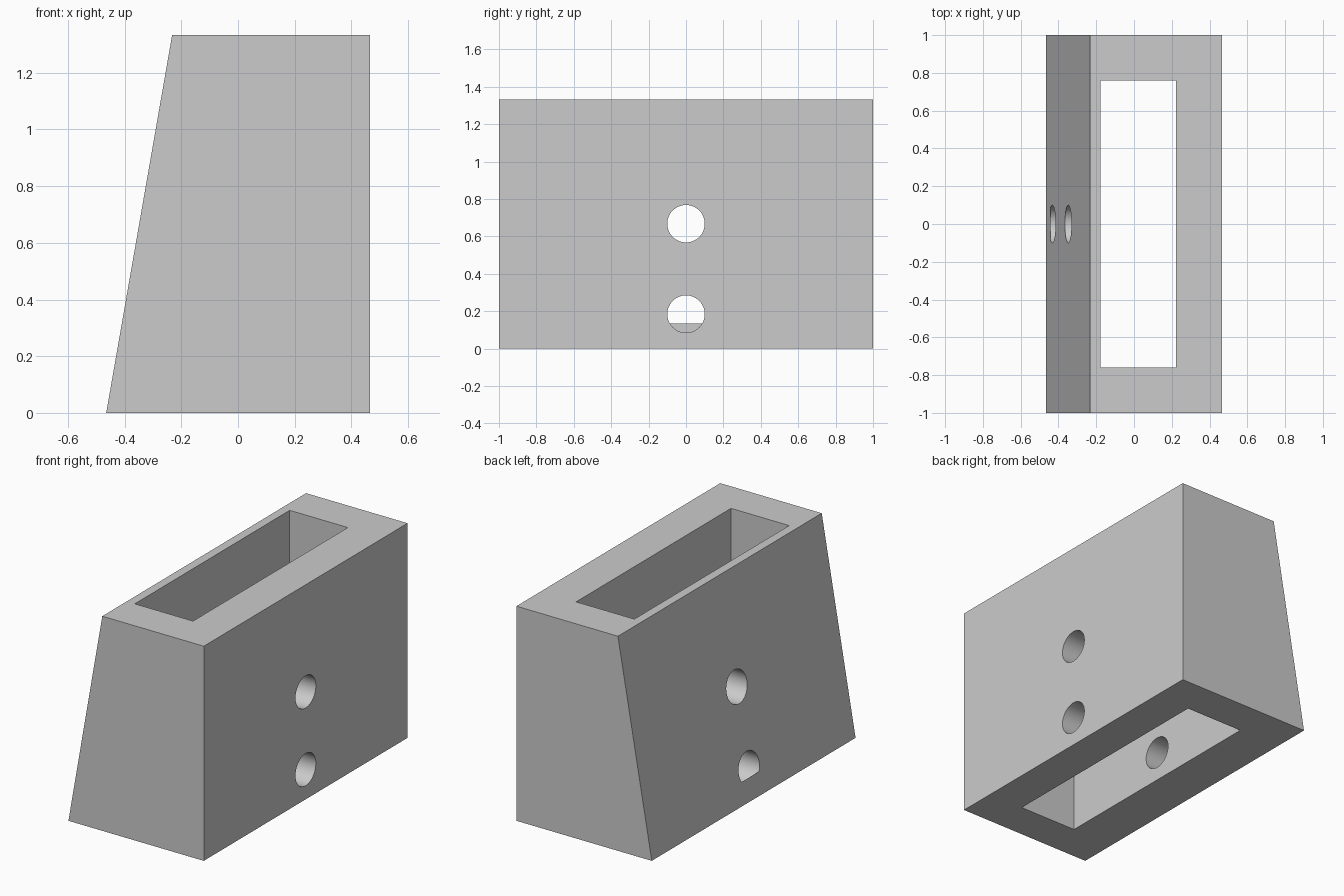
import bpy
import bmesh
import math

cube = bpy.data.objects.get("Cube")
if cube:
    bpy.data.objects.remove(cube, do_unlink=True)

HEIGHT = 1.333
HALF_X = 0.465
TOP_LEFT = -0.2325

grey = bpy.data.materials.new("plain grey")
grey.use_nodes = True
grey.diffuse_color = (0.6, 0.6, 0.6, 1)
grey.node_tree.nodes["Principled BSDF"].inputs["Base Color"].default_value = (0.6, 0.6, 0.6, 1)


def prism(name, profile, y0, y1):
    """Extrude an (x, z) profile along y."""
    bm = bmesh.new()
    face = bm.faces.new([bm.verts.new((x, y0, z)) for x, z in profile])
    out = bmesh.ops.extrude_face_region(bm, geom=[face])
    verts = [v for v in out["geom"] if isinstance(v, bmesh.types.BMVert)]
    bmesh.ops.translate(bm, verts=verts, vec=(0, y1 - y0, 0))
    bmesh.ops.recalc_face_normals(bm, faces=bm.faces)
    mesh = bpy.data.meshes.new(name)
    bm.to_mesh(mesh)
    bm.free()
    mesh.materials.append(grey)
    obj = bpy.data.objects.new(name, mesh)
    bpy.context.collection.objects.link(obj)
    return obj


def cut(target, cutter):
    """Subtract the cutter, then remove it."""
    mod = target.modifiers.new("cut", "BOOLEAN")
    mod.operation = "DIFFERENCE"
    mod.solver = "EXACT"
    mod.object = cutter
    cutter.hide_render = True
    bpy.ops.object.select_all(action="DESELECT")
    bpy.context.view_layer.objects.active = target
    target.select_set(True)
    bpy.ops.object.modifier_apply(modifier=mod.name)
    bpy.data.objects.remove(cutter, do_unlink=True)


# Block with one sloping side
block = prism("block", [(-HALF_X, 0), (HALF_X, 0), (HALF_X, HEIGHT), (TOP_LEFT, HEIGHT)], -1, 1)

# Rectangular slot right through from top to bottom
x0, x1 = -0.177, 0.223
cut(block, prism("slot_cutter", [(x0, -0.1), (x1, -0.1), (x1, 1.5), (x0, 1.5)], -0.76, 0.76))

# Two cross holes; they stop just inside the foot of the sloping side
start, end = -0.4417, 0.6
for z in (0.185, 0.668):
    bpy.ops.mesh.primitive_cylinder_add(
        vertices=64, radius=0.1, depth=end - start,
        location=((start + end) / 2, 0, z), rotation=(0, math.pi / 2, 0))
    hole = bpy.context.object
    hole.name = "hole_cutter"
    hole.data.materials.append(grey)
    cut(block, hole)

bpy.ops.object.shade_smooth_by_angle(angle=math.radians(30))
